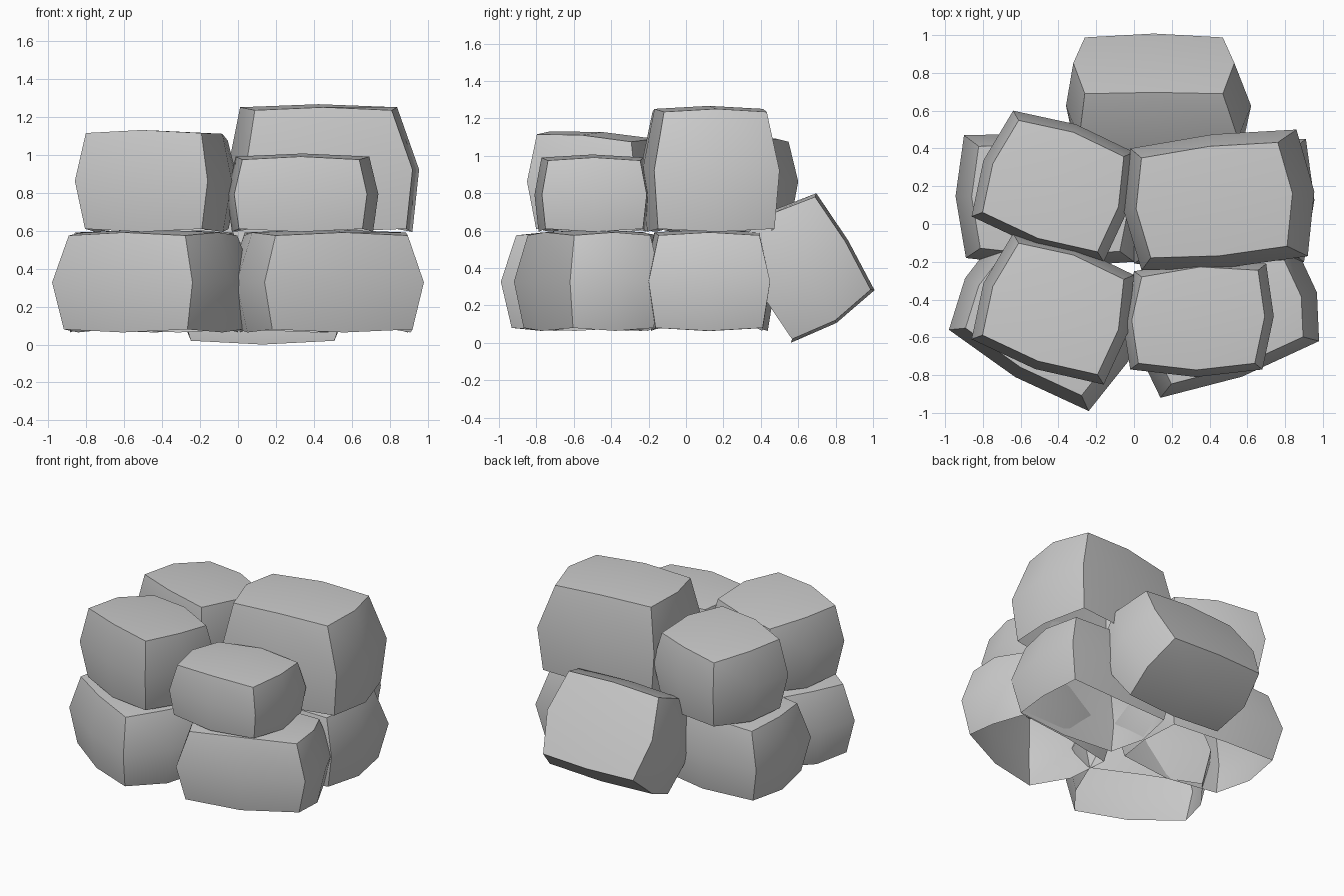
import bpy, bmesh, math
from mathutils import Vector, Matrix

if "Cube" in bpy.data.objects:
    bpy.data.objects.remove(bpy.data.objects["Cube"], do_unlink=True)

stone = bpy.data.materials.new("stone grey")
stone.use_nodes = True
GREY = (0.6, 0.6, 0.6, 1)
stone.diffuse_color = GREY
stone.node_tree.nodes["Principled BSDF"].inputs["Base Color"].default_value = GREY


def block(name, corners, low, high, lean=(0, 0), top=0.83, bottom=0.88,
          swell=(0.05, 0.04), tilt=0, matrix=None):
    """Pillowed boulder, open below; corners run front left, front right, back right, back left
    (as seen from the front) at its widest height."""
    fl, fr, br, bl = [Vector(c) for c in corners]
    centre = (fl + fr + br + bl) / 4
    middle, half = (low + high) / 2, (high - low) / 2
    bm = bmesh.new()
    bmesh.ops.create_cube(bm, size=2)
    bmesh.ops.subdivide_edges(bm, edges=bm.edges[:], cuts=1, use_grid_fill=True)
    under = [f for f in bm.faces if all(v.co.z < -0.9 for v in f.verts)]
    bmesh.ops.delete(bm, geom=under, context="FACES")
    for v in bm.verts:
        a, b, w = v.co
        s, t = (a + 1) / 2, (b + 1) / 2
        p = fl.lerp(fr, s).lerp(bl.lerp(br, s), t) - centre
        # side centres swell outward
        if abs(a) + abs(b) < 1.5 and p.length > 0.1:
            p += p.normalized() * (swell[0] if abs(a) > 0.5 else swell[1])
        # rims draw in above and below the widest ring
        if w > 0.5:
            p = p * top + Vector(lean)
        elif w < -0.5:
            p *= bottom
        z = middle + w * (half + 0.016 * (2 - abs(a) - abs(b)))
        if w > 0.5:
            z -= tilt * (b + 1)
        v.co = (*(centre + p), z)
    bmesh.ops.recalc_face_normals(bm, faces=bm.faces[:])
    if matrix:
        bm.transform(matrix)
    mesh = bpy.data.meshes.new(name)
    bm.to_mesh(mesh)
    bm.free()
    mesh.materials.append(stone)
    obj = bpy.data.objects.new(name, mesh)
    bpy.context.collection.objects.link(obj)
    bpy.ops.object.select_all(action="DESELECT")
    obj.select_set(True)
    bpy.context.view_layer.objects.active = obj
    bpy.ops.object.shade_smooth_by_angle(angle=math.radians(46))


# Lower ring
FLOOR, SHELF = 0.08, 0.575
block("lower_back_right_block", [(-0.89, -0.18), (0, -0.2), (0.02, 0.41), (-0.9, 0.47)], FLOOR, SHELF)
block("lower_back_left_block", [(0, -0.21), (0.9, -0.2), (0.91, 0.45), (0, 0.41)], FLOOR, SHELF,
      swell=(0.05, 0.02))
block("lower_front_right_block", [(-0.98, -0.56), (-0.24, -0.99), (0.09, -0.42), (-0.72, -0.06)], FLOOR, SHELF)
block("lower_front_left_block", [(0.14, -0.92), (0.98, -0.62), (0.86, -0.13), (-0.06, -0.28)], FLOOR, SHELF)

# Upper layer
LEDGE = 0.61
for name, dy in (("upper_back_right_block", 0), ("upper_front_right_block", -0.65)):
    block(name, [(-0.86, 0.04 + dy), (-0.16, -0.2 + dy), (0, 0.38 + dy), (-0.64, 0.6 + dy)],
          LEDGE, 1.115, top=0.87, tilt=0.02)
block("upper_back_left_block", [(0.04, -0.245), (0.92, -0.17), (0.86, 0.5), (-0.02, 0.4)],
      LEDGE, 1.235, lean=(-0.025, 0), top=0.82, bottom=0.93, swell=(0.065, 0.025))
block("upper_front_left_block", [(-0.02, -0.77), (0.68, -0.77), (0.7, -0.21), (0, -0.25)],
      LEDGE, 0.975, top=0.88, bottom=0.93)

# Slab leaning against the back
place = Matrix.Translation((0.13, 0.63, 0.41)) @ Matrix.Rotation(math.radians(-59), 4, "X")
block("leaning_back_block", [(-0.42, -0.33), (0.42, -0.33), (0.42, 0.335), (-0.42, 0.335)],
      -0.255, 0.242, lean=(-0.025, 0), top=0.87, bottom=0.9, swell=(0.07, 0.015), matrix=place)
